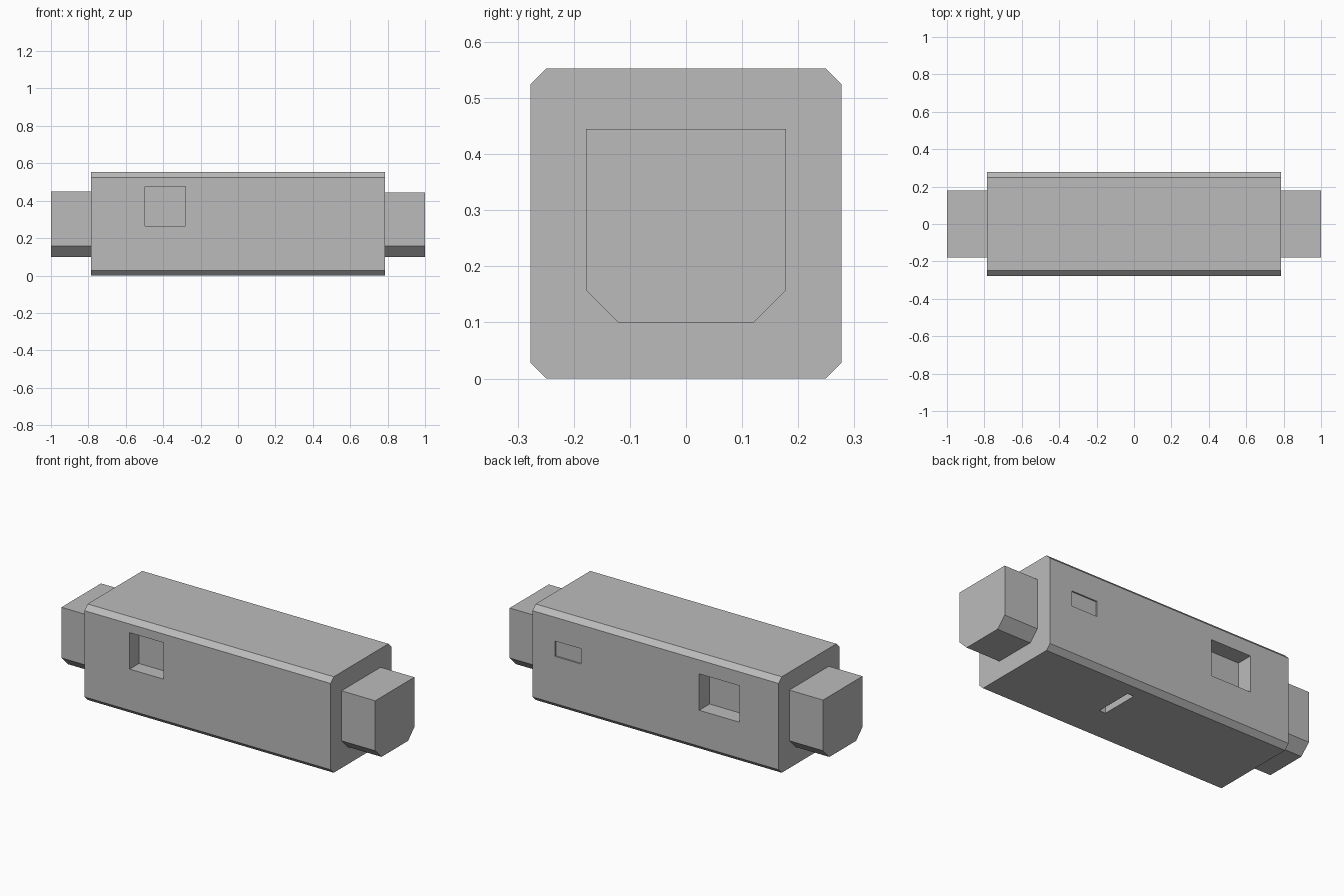
import bpy
import bmesh

default = bpy.data.objects.get("Cube")
if default:
    bpy.data.objects.remove(default)

grey = bpy.data.materials.new("mid grey")
grey.use_nodes = True
colour = (0.5, 0.5, 0.5, 1)
grey.diffuse_color = colour
grey.node_tree.nodes["Principled BSDF"].inputs["Base Color"].default_value = colour


def extrude_x(name, profile, x0, x1):
    """Prism along x from a closed (y, z) profile."""
    bm = bmesh.new()
    face = bm.faces.new([bm.verts.new((x0, y, z)) for y, z in profile])
    out = bmesh.ops.extrude_face_region(bm, geom=[face])
    moved = [v for v in out["geom"] if isinstance(v, bmesh.types.BMVert)]
    bmesh.ops.translate(bm, verts=moved, vec=(x1 - x0, 0, 0))
    bmesh.ops.recalc_face_normals(bm, faces=bm.faces)
    mesh = bpy.data.meshes.new(name)
    bm.to_mesh(mesh)
    bm.free()
    mesh.materials.append(grey)
    obj = bpy.data.objects.new(name, mesh)
    bpy.context.collection.objects.link(obj)
    return obj


def block_profile(half, z0, z1, low, high=0):
    """Rectangle with chamfered lower and, optionally, upper corners."""
    right = [(half - low, z0), (half, z0 + low)]
    right += [(half, z1 - high), (half - high, z1)] if high else [(half, z1)]
    return right + [(-y, z) for y, z in reversed(right)]


def cut_recess(target, x, y, z):
    """Cut a box, given by its ranges, out of the target."""
    cutter = extrude_x("recess_cutter", [(y[0], z[0]), (y[1], z[0]), (y[1], z[1]), (y[0], z[1])], *x)
    cutter.hide_render = True
    mod = target.modifiers.new("recess", "BOOLEAN")
    mod.operation = "DIFFERENCE"
    mod.solver = "EXACT"
    mod.object = cutter
    bpy.context.view_layer.objects.active = target
    bpy.ops.object.modifier_apply(modifier=mod.name)
    bpy.data.objects.remove(cutter)


# Chamfered main housing
HALF, HEIGHT, END = 0.277, 0.553, 0.785
body = extrude_x("main_body", block_profile(HALF, 0, HEIGHT, 0.028, 0.028), -END, END)

# Front window, back window, shallow back label recess, bottom slot
cut_recess(body, (-0.497, -0.28), (-0.4, -HALF + 0.085), (0.265, 0.475))
cut_recess(body, (-0.535, -0.278), (HALF - 0.095, 0.4), (0.235, 0.445))
cut_recess(body, (0.475, 0.642), (HALF - 0.008, 0.4), (0.30, 0.388))
cut_recess(body, (0.15, 0.19), (-0.045, 0.176), (-0.1, 0.05))

# End plugs with chamfered lower edges
extrude_x("left_end_plug", block_profile(0.178, 0.10, 0.445, 0.057), END, 1.0)
extrude_x("right_end_plug", block_profile(0.18, 0.10, 0.45, 0.058), -1.0, -END)
